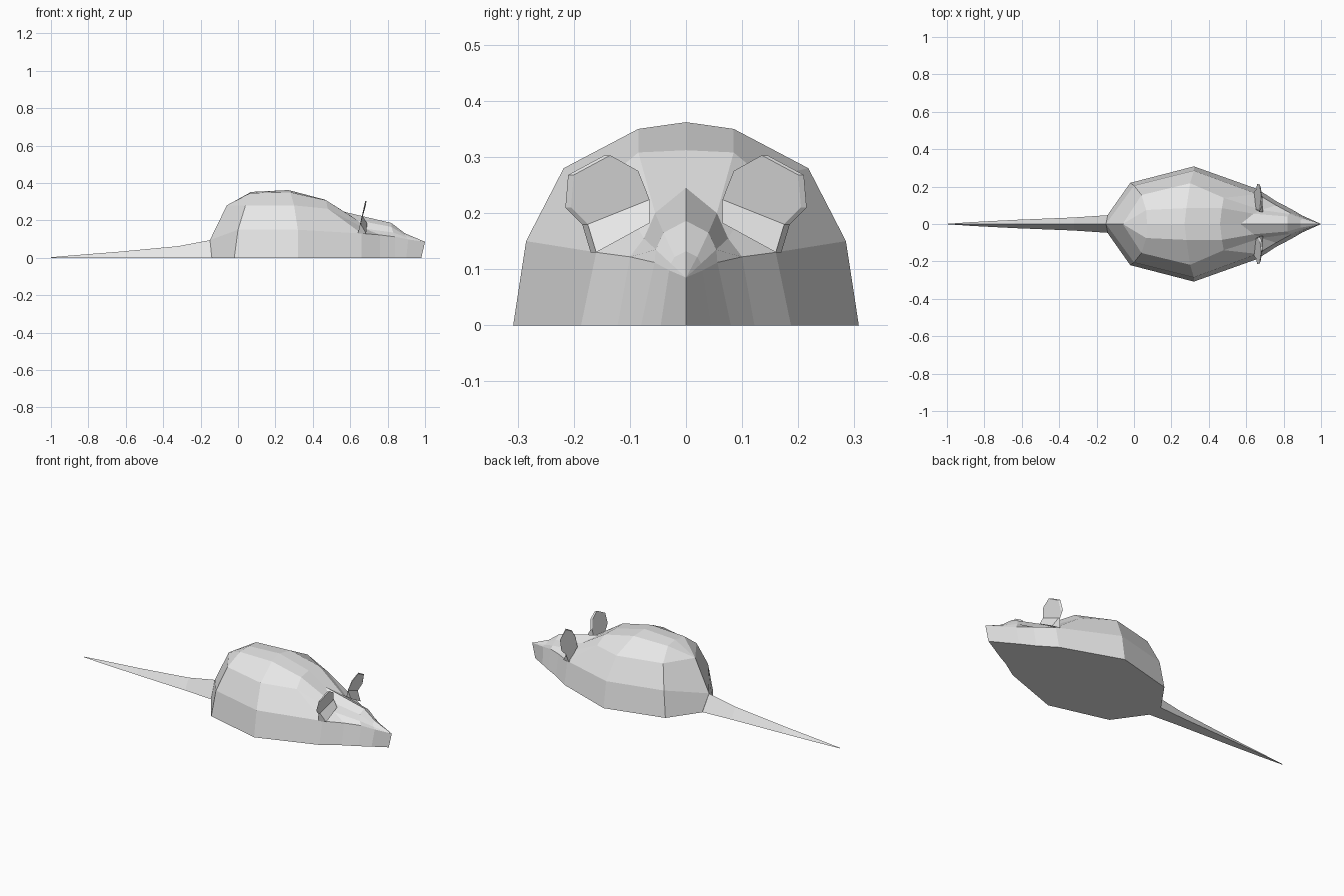
import bpy, bmesh

cube = bpy.data.objects.get("Cube")
if cube:
    bpy.data.objects.remove(cube)

grey = bpy.data.materials.new("light grey")
grey.use_nodes = True
grey.diffuse_color = (0.8, 0.8, 0.8, 1)
grey.node_tree.nodes["Principled BSDF"].inputs["Base Color"].default_value = (0.8, 0.8, 0.8, 1)


def finish(bm, name):
    bmesh.ops.recalc_face_normals(bm, faces=bm.faces)
    mesh = bpy.data.meshes.new(name)
    bm.to_mesh(mesh)
    bm.free()
    mesh.materials.append(grey)
    obj = bpy.data.objects.new(name, mesh)
    bpy.context.collection.objects.link(obj)
    return obj


def loft(name, rings):
    """Join half rings (bottom edge to top centre) and mirror them across y."""
    bm = bmesh.new()
    rows = []
    for ring in rings:
        x, _, z = ring[0]
        rows.append([bm.verts.new(p) for p in [(x, 0, z)] + ring])
    for a, b in zip(rows, rows[1:]):
        for i in range(len(a) - 1):
            bm.faces.new((a[i], a[i + 1], b[i + 1], b[i]))
    bm.faces.new(rows[0])
    bm.faces.new(rows[-1])
    bmesh.ops.remove_doubles(bm, verts=bm.verts, dist=0.0005)
    # drop any cap that collapsed onto the centre plane
    flat = [f for f in bm.faces if all(abs(v.co.y) < 1e-5 for v in f.verts)]
    bmesh.ops.delete(bm, geom=flat, context='FACES')
    bmesh.ops.mirror(bm, geom=bm.verts[:] + bm.edges[:] + bm.faces[:],
                     axis='Y', merge_dist=0.0005)
    return finish(bm, name)


# Body and head: tail root, haunch, widest, shoulder, head, cheeks, nose
loft("body", [
    [(-.14, .05, 0), (-.15, 0, .095), (-.06, 0, .28), (-.06, 0, .28), (-.06, 0, .28)],
    [(-.02, .22, 0), (0, .205, .15), (.04, .155, .28), (.065, .075, .345), (.07, 0, .352)],
    [(.32, .308, 0), (.32, .285, .15), (.30, .218, .28), (.28, .085, .35), (.27, 0, .362)],
    [(.66, .187, 0), (.66, .16, .13), (.48, .14, .262), (.47, .085, .308), (.46, 0, .312)],
    [(.76, .122, 0), (.76, .10, .122), (.68, .075, .155), (.64, .055, .20), (.57, 0, .245)],
    [(.84, .08, 0), (.84, .056, .112), (.83, .054, .135), (.82, .04, .165), (.82, 0, .186)],
    [(.90, .045, 0), (.91, .03, .098), (.90, .027, .11), (.89, .02, .122), (.89, 0, .132)],
    [(.98, 0, 0), (1, 0, .085), (1, 0, .085), (1, 0, .085), (1, 0, .085)],
])

# Tail: ridged strip tapering to a point
loft("tail", [
    [(x, y, 0), (x, 0, z)] for x, y, z in
    [(-.14, .047, .096), (-.32, .035, .062), (-.64, .022, .032), (-.87, .01, .014), (-1, .001, .003)]
])

# Ears: cupped plates, a low flap below a fold and a rounded upper part
FLAP = [(.685, .16, .13), (.69, .065, .182), (.668, .065, .224), (.656, .175, .18)]
UPPER = [(.682, .085, .275), (.687, .135, .303), (.677, .2, .268), (.664, .205, .21)]


def ear(name, side):
    bm = bmesh.new()
    pts = FLAP + UPPER
    front = [bm.verts.new((x, y * side, z)) for x, y, z in pts]
    # the back is one flat sheet, leaning and slightly wider
    back = [bm.verts.new((.612 + .225 * z, (y + .01) * side, z)) for x, y, z in pts]
    for s in (front, back):
        bm.faces.new(s[:4])
        bm.faces.new([s[3], s[2], *s[4:]])
    rim = [0, 1, 2, 4, 5, 6, 7, 3]
    for i, j in zip(rim, rim[1:] + rim[:1]):
        bm.faces.new((front[i], front[j], back[j], back[i]))
    return finish(bm, name)


ear("front_ear", -1)
ear("back_ear", 1)
